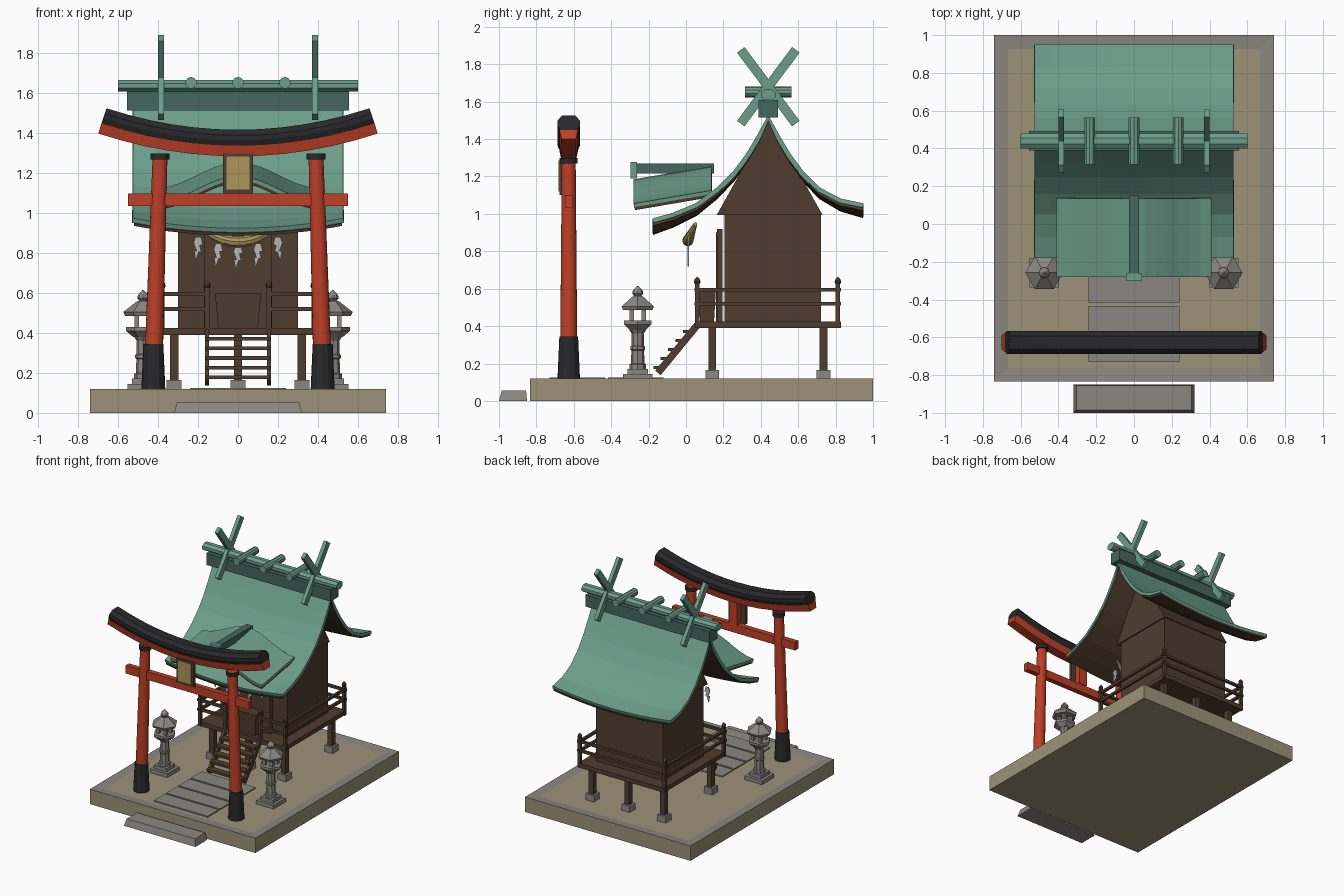
import bpy, bmesh, math
from mathutils import Vector

cube = bpy.data.objects.get("Cube")
if cube:
    bpy.data.objects.remove(cube, do_unlink=True)


def material(name, *rgb):
    m = bpy.data.materials.new(name)
    m.use_nodes = True
    m.diffuse_color = (*rgb, 1)
    m.node_tree.nodes["Principled BSDF"].inputs["Base Color"].default_value = (*rgb, 1)
    return m


GREEN = material("copper green", .15, .34, .26)
DARK_GREEN = material("dark green", .06, .135, .11)
RED = material("vermilion", .52, .05, .02)
BLACK = material("charcoal black", .022, .022, .024)
WOOD = material("dark wood", .08, .046, .028)
STONE = material("grey stone", .26, .245, .225)
SAND = material("sand", .34, .29, .19)
GOLD = material("pale gold", .42, .3, .1)
PAPER = material("paper", .5, .5, .48)


def finish(name, bm, *mats):
    me = bpy.data.meshes.new(name)
    bm.to_mesh(me)
    bm.free()
    for m in mats:
        me.materials.append(m)
    ob = bpy.data.objects.new(name, me)
    bpy.context.collection.objects.link(ob)
    return ob


def loft(name, rings, mat):
    """Skin a row of equal point rings and cap both ends."""
    bm = bmesh.new()
    loops = [[bm.verts.new(p) for p in ring] for ring in rings]
    for a, b in zip(loops, loops[1:]):
        for i in range(len(a)):
            j = (i + 1) % len(a)
            bm.faces.new((a[i], a[j], b[j], b[i]))
    bm.faces.new(loops[0])
    bm.faces.new(loops[-1])
    bmesh.ops.recalc_face_normals(bm, faces=bm.faces)
    return finish(name, bm, mat)


def rect(x0, x1, y0, y1, z):
    return [(x0, y0, z), (x1, y0, z), (x1, y1, z), (x0, y1, z)]


def box(name, x0, x1, y0, y1, z0, z1, mat):
    return loft(name, [rect(x0, x1, y0, y1, z) for z in (z0, z1)], mat)


def circle(x, y, z, r, n, turn=0):
    angles = [math.tau * (i + turn) / n for i in range(n)]
    return [(x + r * math.cos(a), y + r * math.sin(a), z) for a in angles]


def turned(name, x, y, profile, n, mat, turn=0):
    return loft(name, [circle(x, y, z, r, n, turn) for r, z in profile], mat)


def bar(name, p, q, w, h, mat, sides=4):
    """Straight bar from p to q, w wide and h deep."""
    p, q = Vector(p), Vector(q)
    rot = (q - p).to_track_quat('Y', 'Z')
    k = 1 / math.cos(math.pi / sides)
    ring = [Vector((x * w * k / 2, 0, z * h * k / 2)) for x, z, _ in circle_xz(sides)]
    return loft(name, [[c + rot @ v for v in ring] for c in (p, q)], mat)


def circle_xz(n):
    return circle(0, 0, 0, 1, n, .5)


def sheet(name, xs, ys, height, thick, mat):
    bm = bmesh.new()
    g = [[bm.verts.new((x, y, height(x, y))) for x in xs] for y in ys]
    for a, b in zip(g, g[1:]):
        for i in range(len(xs) - 1):
            bm.faces.new((a[i], a[i + 1], b[i + 1], b[i]))
    ob = finish(name, bm, mat)
    mod = ob.modifiers.new("thickness", 'SOLIDIFY')
    mod.thickness, mod.offset = thick, -1
    return ob


def span(a, b, n):
    return [a + (b - a) * i / n for i in range(n + 1)]


# Ground slab with stone border and sunken sand
base = box("ground_base", -.74, .74, -.835, 1, 0, .12, SAND)
base.data.materials.append(STONE)
bm = bmesh.new()
bm.from_mesh(base.data)
top = [f for f in bm.faces if f.normal.z > .9]
border = bmesh.ops.inset_region(bm, faces=top, thickness=.105)["faces"]
for f in border:
    f.material_index = 1
for v in top[0].verts:
    v.co.z -= .006
bm.to_mesh(base.data)
bm.free()
loft("entry_step", [rect(-.32, .32, -1, -.85, 0), rect(-.305, .305, -.985, -.855, .055)], STONE)
for i in range(4):
    y = -.73 + i * .157
    box("path_slab", -.24, .24, y, y + .14, .1, .124, STONE)

# Gate
GY = -.627
smooth = []
for s in (-1, 1):
    turned("gate_shoe", s * .424, GY, [(.06, .12), (.05, .345)], 12, BLACK)
    smooth.append(loft("gate_pillar", [circle(s * .42, GY, .34, .045, 20),
                                       circle(s * .39, GY, 1.3, .037, 20)], RED))
    turned("gate_collar", s * .39, GY, [(.048, 1.27), (.048, 1.3)], 16, BLACK)
box("gate_tie_beam", -.55, .55, GY - .021, GY + .021, 1.035, 1.1, RED)
box("gate_strut", -.035, .035, GY - .025, GY + .025, 1.1, 1.32, RED)
box("tablet_frame", -.075, .075, -.675, -.65, 1.1, 1.3, WOOD)
box("tablet_face", -.057, .057, -.682, -.674, 1.12, 1.285, GOLD)


def curved_beam(name, section, half, mat):
    rings = []
    for x in span(-half, half, 12):
        slope = .48 * x
        n = Vector((-slope, 0, 1)).normalized()
        c = Vector((x, GY, 1.35 + .24 * x * x))
        rings.append([c + n * h + Vector((0, y, 0)) for y, h in section])
    loft(name, rings, mat)


curved_beam("gate_lower_lintel", [(-.038, -.065), (.038, -.065), (.05, -.012), (-.05, -.012)], .68, RED)
curved_beam("gate_top_lintel", [(-.045, -.018), (.045, -.018), (.06, .015), (.06, .04),
                                (.035, .068), (-.035, .068), (-.06, .04), (-.06, .015)], .68, BLACK)

# Stone lanterns
for s in (-1, 1):
    x, y = s * .475, -.258
    box("lantern_base", x - .078, x + .078, y - .078, y + .078, .112, .145, STONE)
    box("lantern_plinth", x - .055, x + .055, y - .055, y + .055, .145, .172, STONE)
    turned("lantern_column", x, y, [(.045, .172), (.045, .195), (.036, .2), (.034, .27), (.04, .275),
                                    (.04, .29), (.034, .295), (.032, .36), (.045, .38)], 8, STONE)
    turned("lantern_platform", x, y, [(.05, .38), (.085, .41), (.085, .43)], 6, STONE)
    for a in range(4):
        px, py, _ = circle(x, y, 0, .045, 4, .5)[a]
        box("lantern_post", px - .012, px + .012, py - .012, py + .012, .43, .5, STONE)
    turned("lantern_roof", x, y, [(.09, .485), (.1, .505), (.03, .56)], 6, STONE)
    turned("lantern_finial", x, y, [(.018, .56), (.03, .575), (.026, .59), (.004, .615)], 8, STONE)

# Raised deck on footed legs
box("deck", -.385, .385, .05, .83, .39, .425, WOOD)
for y in (.14, .735):
    for x in (-.32, 0, .32):
        box("leg_footing", x - .037, x + .037, y - .037, y + .037, .11, .165, STONE)
        box("deck_leg", x - .021, x + .021, y - .021, y + .021, .165, .39, WOOD)

# Railings
posts = [(s * x, y) for s in (-1, 1) for x, y in ((.155, .06), (.38, .06), (.38, .812))]
for x, y in posts:
    box("rail_post", x - .012, x + .012, y - .012, y + .012, .39, .625, WOOD)
    turned("rail_knob", x, y, [(.01, .62), (.018, .635), (.014, .65), (.003, .662)], 8, WOOD)
for z in (.52, .595):
    bar("back_rail", (-.4, .812, z), (.4, .812, z), .02, .02, WOOD)
    for s in (-1, 1):
        bar("side_rail", (s * .38, .045, z), (s * .38, .83, z), .02, .02, WOOD)
        bar("front_rail", (s * .155, .06, z), (s * .4, .06, z), .02, .02, WOOD)

# Stairs
for s in (-1, 1):
    bar("stair_stringer", (s * .155, .06, .405), (s * .155, -.15, .15), .022, .038, WOOD)
for i in range(5):
    y, z = .02 - i * .04, .372 - i * .048
    box("stair_tread", -.16, .16, y - .035, y + .02, z - .01, z + .008, WOOD)

# Hall
box("hall_walls", -.3, .3, .205, .722, .42, 1.0, WOOD)
box("door_panel", -.17, .17, .165, .195, .425, .92, WOOD)
box("door_seam", -.004, .004, .16, .17, .425, .9, WOOD)
loft("offering_box", [rect(-.1, .1, .075, .15, .425), rect(-.115, .115, .065, .16, .6)], WOOD)
loft("hall_gable", [[(x, .165, .995), (x, .73, .995), (x, .445, 1.5)] for x in (-.31, .31)], WOOD)

# Swept main roof
RIDGE = .44
UPPER = [(0, 1.53), (.06, 1.415), (.12, 1.31), (.19, 1.21), (.28, 1.115)]
BACK = UPPER + [(.39, 1.05), (.51, 1.015)]
FRONT = UPPER + [(.39, 1.025), (.51, .965), (.62, .925)]
heights = {RIDGE + d: z for d, z in BACK} | {RIDGE - d: z for d, z in FRONT}


def roof_z(x, y):
    return heights[y] + .045 * (x / .53) ** 2 * abs(y - RIDGE) / .55


rows = sorted(heights)
sheet("main_roof", span(-.527, .527, 12), rows, roof_z, .024, GREEN)
sheet("main_roof_soffit", span(-.52, .52, 12), rows, lambda x, y: roof_z(x, y) - .024, .014, WOOD)

# Ridge, ridge logs and crossed finials
box("ridge_beam", -.555, .555, .388, .492, 1.515, 1.61, DARK_GREEN)
bar("ridge_cap", (-.6, RIDGE, 1.638), (.6, RIDGE, 1.638), .08, .058, GREEN, 8)
for x in (-.235, 0, .235):
    bar("ridge_log", (x, .315, 1.653), (x, .565, 1.653), .056, .056, GREEN, 10)
for x in (-.385, .385):
    for s in (-1, 1):
        bar("crossed_finial", (x, RIDGE - s * .147, 1.483), (x, RIDGE + s * .147, 1.877), .03, .05, GREEN)


# Arched porch roof
def porch_z(x, y):
    return 1.055 + .13 * (.5 + .5 * math.cos(math.pi * x / .41)) + .17 * (y + .28)


sheet("porch_roof", span(-.41, .41, 14), (-.28, .135), porch_z, .02, GREEN)
sheet("porch_soffit", span(-.405, .405, 14), (-.275, .13), lambda x, y: porch_z(x, y) - .02, .016, WOOD)
box("porch_ridge", -.027, .027, -.275, .15, 1.215, 1.27, DARK_GREEN)
box("porch_ridge_end", -.042, .042, -.298, -.262, 1.19, 1.277, GREEN)

# Straw rope with paper streamers
rope = []
for x in span(-.21, .21, 12):
    k = 1 - (x / .21) ** 2
    ring = circle(.05 - .04 * k, .945 - .088 * k, 0, .01 + .02 * k, 10)
    rope.append([(x, y, z) for y, z, _ in ring])
smooth.append(loft("straw_rope", rope, GOLD))
ZIGZAG = [(-.012, 0), (.014, 0), (.024, -.04), (.008, -.04), (.016, -.075), (.004, -.075),
          (-.012, -.12), (-.02, -.07), (-.008, -.07), (-.022, -.03)]
for i in range(-2, 3):
    x, z = i * .1, .838 + .011 * i * i
    side = -1 if i > 1 else 1
    loft("paper_streamer", [[(x + side * px, y, z + pz) for px, pz in ZIGZAG] for y in (.008, .016)], PAPER)

# Smooth shading on the round parts
for ob in bpy.context.view_layer.objects:
    ob.select_set(ob in smooth)
bpy.context.view_layer.objects.active = smooth[0]
bpy.ops.object.shade_smooth_by_angle()
